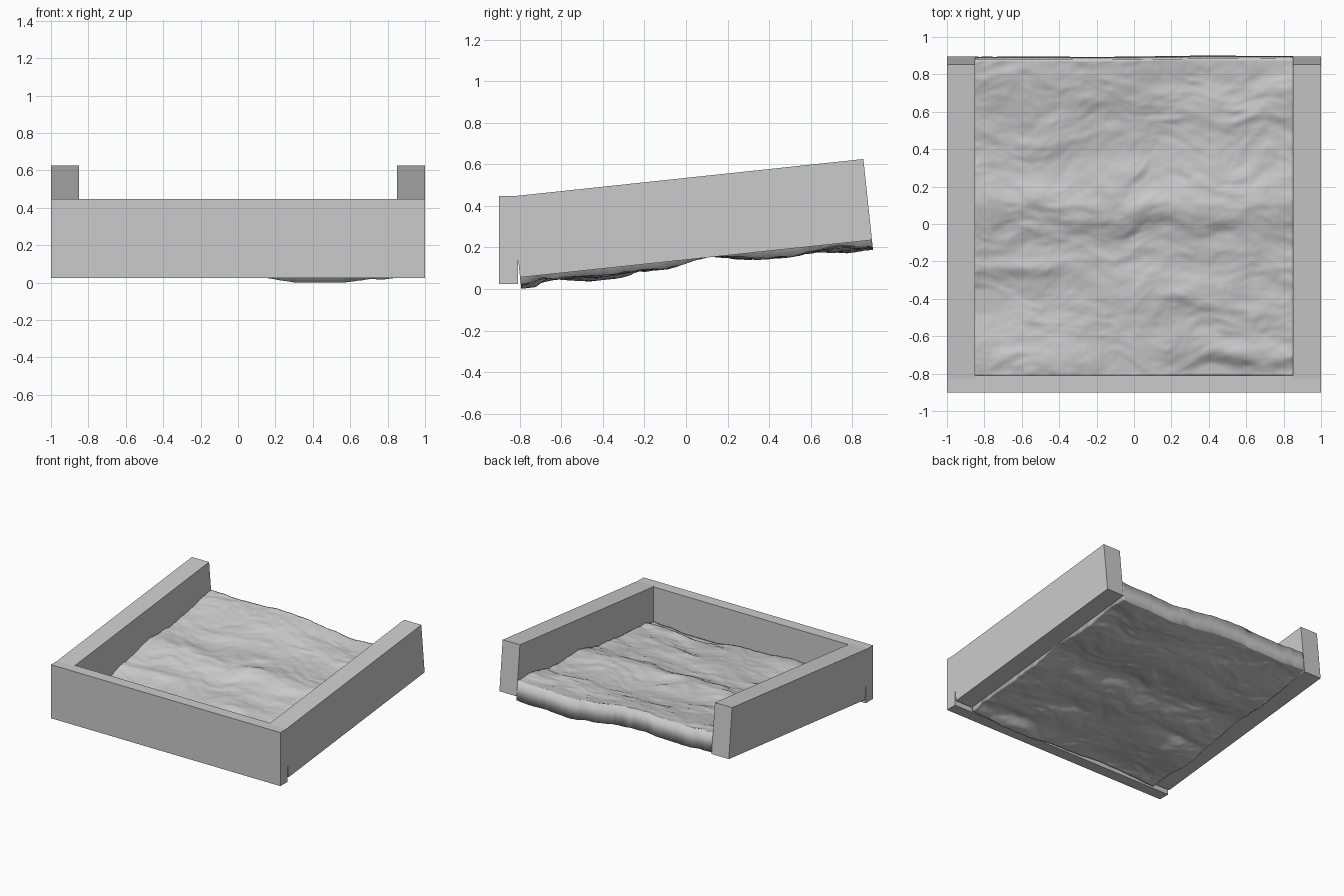
import bpy, bmesh, math
from mathutils import Vector, noise

if "Cube" in bpy.data.objects:
    bpy.data.objects.remove(bpy.data.objects["Cube"])

TILT = math.atan2(0.18, 1.695)      # slope of the tray
ORIGIN = Vector((0, -0.799, 0.056))  # front lower edge of the tilted part
L = 1.704                           # length along the slope
THICK = 0.15                        # thickness of the rough bed


def box(name, lo, hi, tilted=False):
    bpy.ops.mesh.primitive_cube_add(size=1)
    ob = bpy.context.object
    ob.name = name
    lo, hi = Vector(lo), Vector(hi)
    for v in ob.data.vertices:
        v.co = [lo[i] + (v.co[i] + 0.5) * (hi[i] - lo[i]) for i in range(3)]
    if tilted:
        ob.location = ORIGIN
        ob.rotation_euler = (TILT, 0, 0)
    return ob


# Front wall and two tilted side walls
box("front_wall", (-1, -0.9, 0.025), (1, -0.81, 0.447))
box("left_wall", (-1, 0, 0), (-0.85, L, 0.392), True)
box("right_wall", (0.85, 0, 0), (1, L, 0.392), True)

# Broad hills and hollows: x, y, width x, width y, height
HILLS = [(-0.25, 0.95, 0.45, 0.3, 0.05), (0.4, 0.9, 0.25, 0.25, -0.022),
         (-0.85, 0.85, 0.25, 0.25, 0.03), (0.45, -0.8, 0.25, 0.1, -0.04),
         (-0.45, -0.75, 0.3, 0.15, 0.025), (-0.75, -0.4, 0.25, 0.16, -0.035),
         (0.0, 0.12, 2.0, 0.14, 0.035), (0.3, 0.45, 0.3, 0.15, -0.015),
         (0.6, -0.68, 0.2, 0.06, 0.025), (0.05, 0.3, 0.25, 0.06, 0.012),
         (-0.6, -0.22, 0.2, 0.04, 0.015), (0.25, -0.36, 0.12, 0.04, 0.012)]


def height(x, s):
    y = s - 0.8
    h = 0.122
    for cx, cy, wx, wy, a in HILLS:
        h += a * math.exp(-((x - cx) / wx) ** 2 - ((y - cy) / wy) ** 2)
    # noise stretched sideways, giving layered ledges
    warp = 0.12 * noise.noise(Vector((x * 3, y * 3, 7)))
    h += 0.010 * noise.noise(Vector((x * 1.8, (y + warp) * 4, 3)))
    f = noise.fractal(Vector((x * 4, (y + warp) * 7, 11)), 0.9, 2.1, 5)
    h += 0.010 * f
    h += 0.010 * (0.3 - abs(noise.noise(Vector((x * 3.5, (y + warp) * 7, 23)))))
    return max(0.095, min(0.21, h))


# Rough bed: displaced top and bottom with a closed rim
N = 150
bm = bmesh.new()
top, bot = [], []
for j in range(N + 1):
    for i in range(N + 1):
        x, s = -0.85 + 1.7 * i / N, L * j / N
        h = height(x, s)
        top.append(bm.verts.new((x, s, h)))
        bot.append(bm.verts.new((x, s, h - THICK)))
W = N + 1
for j in range(N):
    for i in range(N):
        q = [j * W + i, j * W + i + 1, (j + 1) * W + i + 1, (j + 1) * W + i]
        bm.faces.new([top[k] for k in q])
        bm.faces.new([bot[k] for k in reversed(q)])
rim = ([i for i in range(N)] + [j * W + N for j in range(N)]
       + [N * W + i for i in range(N, 0, -1)] + [j * W for j in range(N, 0, -1)])
for a, b in zip(rim, rim[1:] + rim[:1]):
    bm.faces.new((bot[a], bot[b], top[b], top[a]))
bmesh.ops.recalc_face_normals(bm, faces=bm.faces[:])
for f in bm.faces:
    f.smooth = True  # soft shading all the way round the rim
me = bpy.data.meshes.new("rough_bed")
bm.to_mesh(me)
bm.free()
bed = bpy.data.objects.new("rough_bed", me)
bpy.context.collection.objects.link(bed)
bed.location = ORIGIN
bed.rotation_euler = (TILT, 0, 0)
